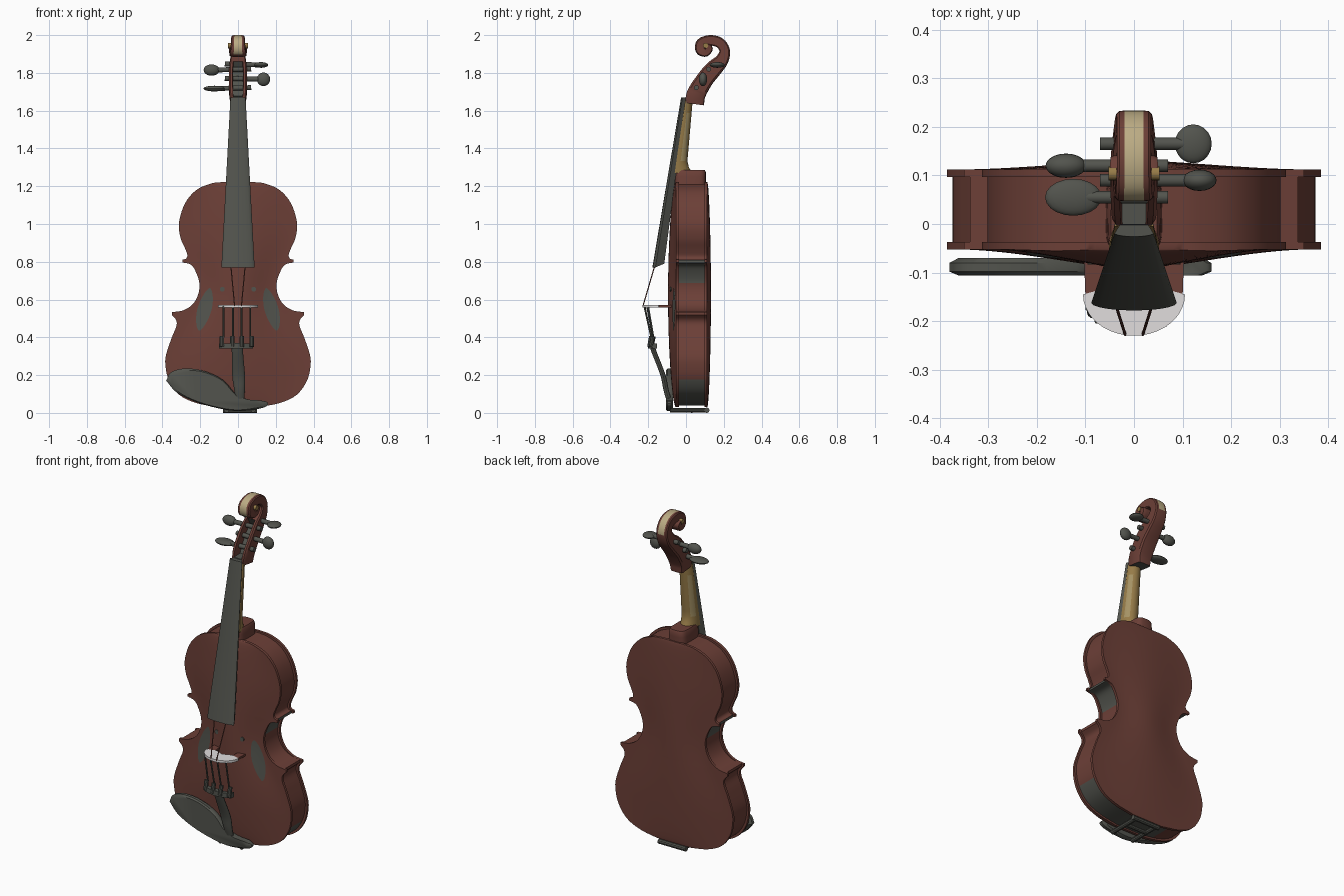
import bpy, bmesh, math
from mathutils import Vector, Matrix

if "Cube" in bpy.data.objects:
    bpy.data.objects.remove(bpy.data.objects["Cube"])


def material(name, rgb):
    m = bpy.data.materials.new(name)
    m.diffuse_color = (*rgb, 1)
    m.use_nodes = True
    m.node_tree.nodes["Principled BSDF"].inputs["Base Color"].default_value = m.diffuse_color
    return m


BROWN = material("red_brown_varnish", (0.150, 0.050, 0.038))
GREY = material("dark_grey_ebony", (0.085, 0.088, 0.075))
TAN = material("tan_maple", (0.31, 0.20, 0.065))
PALE = material("pale_maple", (0.38, 0.29, 0.13))
CREAM = material("cream_maple", (0.50, 0.41, 0.23))
WHITE = material("light_grey_bridge", (0.75, 0.73, 0.73))


def finish(ob, mats, rule=None, angle=35):
    for m in mats:
        ob.data.materials.append(m)
    if rule:
        for p in ob.data.polygons:
            p.material_index = rule(p.center, p.normal)
    bpy.ops.object.select_all(action='DESELECT')
    ob.select_set(True)
    bpy.context.view_layer.objects.active = ob
    bpy.ops.object.shade_smooth_by_angle(angle=math.radians(angle))
    return ob


def mesh(name, verts, faces, mats, rule=None):
    me = bpy.data.meshes.new(name)
    me.from_pydata([tuple(v) for v in verts], [], faces)
    bm = bmesh.new()
    bm.from_mesh(me)
    bmesh.ops.recalc_face_normals(bm, faces=bm.faces)
    bm.to_mesh(me)
    bm.free()
    ob = bpy.data.objects.new(name, me)
    bpy.context.collection.objects.link(ob)
    return finish(ob, mats, rule)


def loft(name, rings, mats, rule=None, caps=True):
    n = len(rings[0])
    verts = [v for r in rings for v in r]
    faces = [(k * n + i, k * n + (i + 1) % n, (k + 1) * n + (i + 1) % n, (k + 1) * n + i)
             for k in range(len(rings) - 1) for i in range(n)]
    if caps:
        faces += [tuple(range(n)), tuple(range(len(verts) - n, len(verts)))]
    return mesh(name, verts, faces, mats, rule)


def spline(pts, n):
    """Smooth curve through points of any dimension."""
    p = [Vector(q) for q in pts]
    p = [2 * p[0] - p[1]] + p + [2 * p[-1] - p[-2]]
    out = []
    for a, b, c, d in zip(p, p[1:], p[2:], p[3:]):
        for k in range(n):
            t = k / n
            out.append(0.5 * (2 * b + (c - a) * t + (2 * a - 5 * b + 4 * c - d) * t * t
                              + (3 * b - a - 3 * c + d) * t ** 3))
    return out + [p[-2]]


def rod(name, a, b, r, mat, sides=10):
    a, b = Vector(a), Vector(b)
    q = (b - a).to_track_quat('Z', 'Y')
    ring = [q @ Vector((r * math.cos(t), r * math.sin(t), 0))
            for t in (2 * math.pi * i / sides for i in range(sides))]
    return loft(name, [[a + v for v in ring], [b + v for v in ring]], [mat])


def ellipsoid(name, loc, radii, mat):
    me = bpy.data.meshes.new(name)
    bm = bmesh.new()
    bmesh.ops.create_uvsphere(bm, u_segments=20, v_segments=12, radius=1,
                              matrix=Matrix.Translation(loc) @ Matrix.Diagonal((*radii, 1)))
    bm.to_mesh(me)
    bm.free()
    ob = bpy.data.objects.new(name, me)
    bpy.context.collection.objects.link(ob)
    return finish(ob, [mat])


# Body outline: half width and height, in three runs that meet at the corners
upper = [(.08, 1.222), (.14, 1.215), (.22, 1.18), (.28, 1.11), (.312, 1.01), (.305, .93),
         (.28, .87), (.268, .835), (.275, .817), (.293, .811)]
waist = [(.295, .797), (.25, .785), (.225, .75), (.205, .69), (.21, .63), (.24, .575),
         (.29, .543), (.35, .533)]
lower = [(.35, .517), (.328, .492), (.326, .46), (.35, .40), (.38, .31), (.384, .25),
         (.365, .17), (.31, .095), (.22, .052), (.1, .03)]
outline = [p for run in (upper, waist, lower) for p in spline(run, 5)]


def arch(x, z):
    """Bulge of the plates, from 0 at the edge to 1 in the middle."""
    keys = [(0, .36), (.25, .38), (.65, .21), (1.0, .31), (1.25, .28)]
    w = .3
    for (z0, w0), (z1, w1) in zip(keys, keys[1:]):
        if z0 <= z <= z1:
            t = (z - z0) / (z1 - z0)
            w = w0 + (w1 - w0) * t * t * (3 - 2 * t)
    ends = max(0, math.sin(math.pi * min(1, max(0, (1.222 - z) / 1.192)))) ** .5
    return ends * .5 * (1 + math.cos(math.pi * min(1, abs(x) / w)))


def front_y(x, z):
    return -.052 - .043 * arch(x, z)


def plate(name, surface, inner):
    cols = 28
    us = [-math.cos(math.pi * i / cols) for i in range(cols + 1)]
    us = [.6 * u + .4 * (2 * i / cols - 1) for i, u in enumerate(us)]
    n, rows = cols + 1, len(outline)
    verts = [(w * u, surface(w * u, z), z) for w, z in outline for u in us]
    verts += [(w * u, inner, z) for w, z in outline for u in us]
    o = n * rows
    faces = []
    for r in range(rows - 1):
        for c in range(cols):
            q = (r * n + c, r * n + c + 1, (r + 1) * n + c + 1, (r + 1) * n + c)
            faces += [q, tuple(o + i for i in reversed(q))]
    rim = list(range(n)) + [r * n + cols for r in range(1, rows)]
    rim += [(rows - 1) * n + c for c in range(cols - 1, -1, -1)] + [r * n for r in range(rows - 2, 0, -1)]
    faces += [(a, b, o + b, o + a) for a, b in zip(rim, rim[1:] + rim[:1])]
    return mesh(name, verts, faces, [BROWN])


plate("front_plate", front_y, -.037)
plate("back_plate", lambda x, z: .112 + .02 * arch(x, z), .097)

# Ribs, with grey patches at the waist and the lower end
loop = [(w - .012, .62 + (z - .62) * .985) for w, z in outline]
loop += [(-w, z) for w, z in reversed(loop)]
loft("ribs", [[(x, y, z) for x, z in loop] for y in (-.042, .102)], [BROWN, GREY],
     lambda c, n: int(.69 < c.z < .805 or (c.z < .18 and c.x > -.15)), caps=False)

# Sound holes as thin plates that follow the arch
for s, side in ((-1, "left"), (1, "right")):
    verts, faces = [], []
    for k in range(15):
        t = k / 14
        z = .66 - .225 * t
        mid = .15 + .055 * t
        half = .004 + .034 * math.sin(math.pi * t) ** .7 if 0 < t < 1 else .004
        verts += [(s * (mid + half * u), front_y(mid + half * u, z) - .004, z) for u in (-1, -.33, .33, 1)]
    for k in range(14):
        faces += [(4 * k + i, 4 * k + i + 1, 4 * k + i + 5, 4 * k + i + 4) for i in range(3)]
    mesh(side + "_sound_hole", verts, faces, [GREY])
    y = front_y(.083, .655)
    rod(side + "_sound_hole_dot", (s * .083, y - .003, .655), (s * .083, y + .004, .655), .013, GREY)

# Fingerboard: rounded front, narrower back
rings = []
for z, w, yf, yb in ((1.67, .04, -.026, .0), (.77, .088, -.178, -.115)):
    arc = [(w * math.cos(a), yf + .18 * w * (1 - math.sin(a)), z)
           for a in (math.pi * i / 10 for i in range(11))]
    rings.append(arc + [(-.7 * w, yb, z + .02 * (z < 1)), (.7 * w, yb, z + .02 * (z < 1))])
loft("fingerboard", rings, [GREY])

# Neck with pale worn sides, and heel
rings = []
for k in range(13):
    t = k / 12
    z, w = 1.27 + .38 * t, .052 - .012 * t
    yf, depth = -.06 + .055 * t, .062 - .022 * t + .03 * max(0, 1 - t * 8)
    rings.append([(w * math.cos(a), yf + depth * math.sin(a), z)
                  for a in (math.pi * i / 16 for i in range(17))])
loft("neck", rings, [TAN, PALE],
     lambda c, n: int(abs(c.z - 1.45) < .13 and .6 < abs(n.x) < .95 and abs(n.z) < .6))
loft("neck_heel", [[(w * math.copysign(abs(math.cos(a)) ** .6, math.cos(a)),
                     .022 + d * math.copysign(abs(math.sin(a)) ** .4, math.sin(a)), z)
                    for a in (2 * math.pi * i / 24 for i in range(24))]
                   for z, w, d in ((1.18, .06, .082), (1.25, .056, .083), (1.275, .053, .083), (1.285, .048, .078))],
     [BROWN])

# Pegbox and scroll: one hollowed section swept along a spiral (y, z, half depth, half width)
path = spline([(.045, 1.635, .05, .04), (.055, 1.69, .05, .046), (.10, 1.765, .046, .048),
               (.145, 1.82, .045, .045), (.188, 1.865, .036, .04), (.205, 1.915, .028, .036),
               (.18, 1.958, .028, .035), (.13, 1.972, .028, .035), (.083, 1.955, .03, .037),
               (.078, 1.92, .027, .041), (.105, 1.907, .021, .045), (.124, 1.93, .018, .048),
               (.108, 1.943, .014, .05)], 5)
rings = []
for i, (y, z, h, w) in enumerate(path):
    a, b = path[max(0, i - 1)], path[min(len(path) - 1, i + 1)]
    d = Vector((b[0] - a[0], b[1] - a[1])).normalized()
    f = .1 if 4 <= i <= 15 else -1
    section = [(-1, -.8), (-.85, -1), (-.6, -1), (-.55, f), (.55, f), (.6, -1), (.85, -1), (1, -.8),
               (1, .75), (.85, .95), (.55, 1), (-.55, 1), (-.85, .95), (-1, .75)]
    rings.append([(u * w, y + v * h * d.y, z - v * h * d.x) for u, v in section])


def scroll_colour(c, n):
    out = Vector((0, c.y - .11, c.z - 1.935))
    if abs(c.x) < .005 and c.z > 1.9 and out.length > .045 and n.dot(out) > 0:
        return 1
    return 2 if abs(c.x) < .01 and c.z < 1.84 and n.y < 0 else 0


loft("pegbox_and_scroll", rings, [BROWN, CREAM, GREY], scroll_colour)
rod("scroll_eye", (-.053, .104, 1.945), (.053, .104, 1.945), .014, TAN, 16)

# Tuning pegs: head centre and radii
for name, c, r in (("upper_left", (-.14, .12, 1.815), (.042, .025, .03)),
                   ("lower_left", (-.125, .055, 1.717), (.058, .038, .015)),
                   ("upper_right", (.122, .165, 1.842), (.038, .04, .015)),
                   ("lower_right", (.135, .09, 1.766), (.035, .022, .036))):
    ellipsoid(name + "_peg_head", c, r, GREY)
    s = math.copysign(1, c[0])
    rod(name + "_peg_shaft", c, (-s * .07, c[1], c[2] + .005), .013, GREY, 12)

# Bridge: pale arched top on two brown feet
top = [(.105 * math.cos(a), -.145 - .085 * math.sin(a)) for a in (math.pi * i / 20 for i in range(21))]
top += [(-.05, -.13), (0, -.15), (.05, -.13)]
loft("bridge", [[(x, y, z) for x, y in top] for z in (.558, .572)], [WHITE])
for s, side in ((-1, "left"), (1, "right")):
    foot = [(.1, -.15), (.055, -.14), (.06, -.08), (.103, -.065)]
    loft(side + "_bridge_foot", [[(s * x, y, z) for x, y in foot] for z in (.559, .571)], [BROWN])

# Tailpiece, its tuner bar and the strings
rings = []
for x, z, w, y in spline([(.012, .05, .022, -.085), (.008, .12, .028, -.105), (.003, .2, .034, -.122),
                          (-.003, .32, .03, -.168), (-.005, .37, .035, -.185)], 4):
    rings.append([(x + w * math.cos(a), y + .014 * math.sin(a), z)
                  for a in (2 * math.pi * i / 16 for i in range(16))])
loft("tailpiece", rings, [GREY])
bar = spline([(-.1, -.165), (-.06, -.18), (-.01, -.188), (.04, -.18), (.08, -.165)], 4)
loft("tuner_bar", [[(x, y - .012, .34), (x, y + .012, .34), (x, y + .012, .368), (x, y - .012, .368)]
                   for x, y in bar], [GREY])
for i, x in enumerate((-.085, -.03, .02, .072)):
    y = -.185 + 1.8 * x * x
    rod(f"fine_tuner_{i + 1}", (x, y - .01, .35), (x, y, .405), .012, GREY)
    rod(f"lower_string_{i + 1}", (x * .9, y, .40), (x * .9, -.222 + 3 * x * x, .565), .005, GREY, 6)
for s, side in ((-1, "left"), (1, "right")):
    rod(side + "_upper_string", (s * .018, -.228, .565), (s * .038, -.165, .78), .003, BROWN, 6)

# Chin rest and its clamp
rest = spline([(-.38, .17), (-.355, .215), (-.28, .235), (-.18, .222), (-.08, .175), (-.01, .1), (.06, .07),
               (.15, .06), (.145, .032), (.05, .012), (-.05, .014), (-.2, .05), (-.32, .105), (-.38, .17)], 5)[:-1]
loft("chin_rest", [[(-.11 + (x + .11) * k, y, .1 + (z - .1) * k) for x, z in rest]
                   for y, k in ((-.07, .93), (-.08, 1), (-.098, 1), (-.106, .93))], [GREY])
for i, x in enumerate((-.06, .08)):
    rod(f"clamp_post_{i + 1}", (x, -.085, .014), (x, .115, .014), .013, GREY)
rod("clamp_foot", (-.08, .11, .014), (.1, .11, .014), .014, GREY)
rod("clamp_crossbar", (-.06, .03, .012), (.08, .03, .012), .012, GREY)
